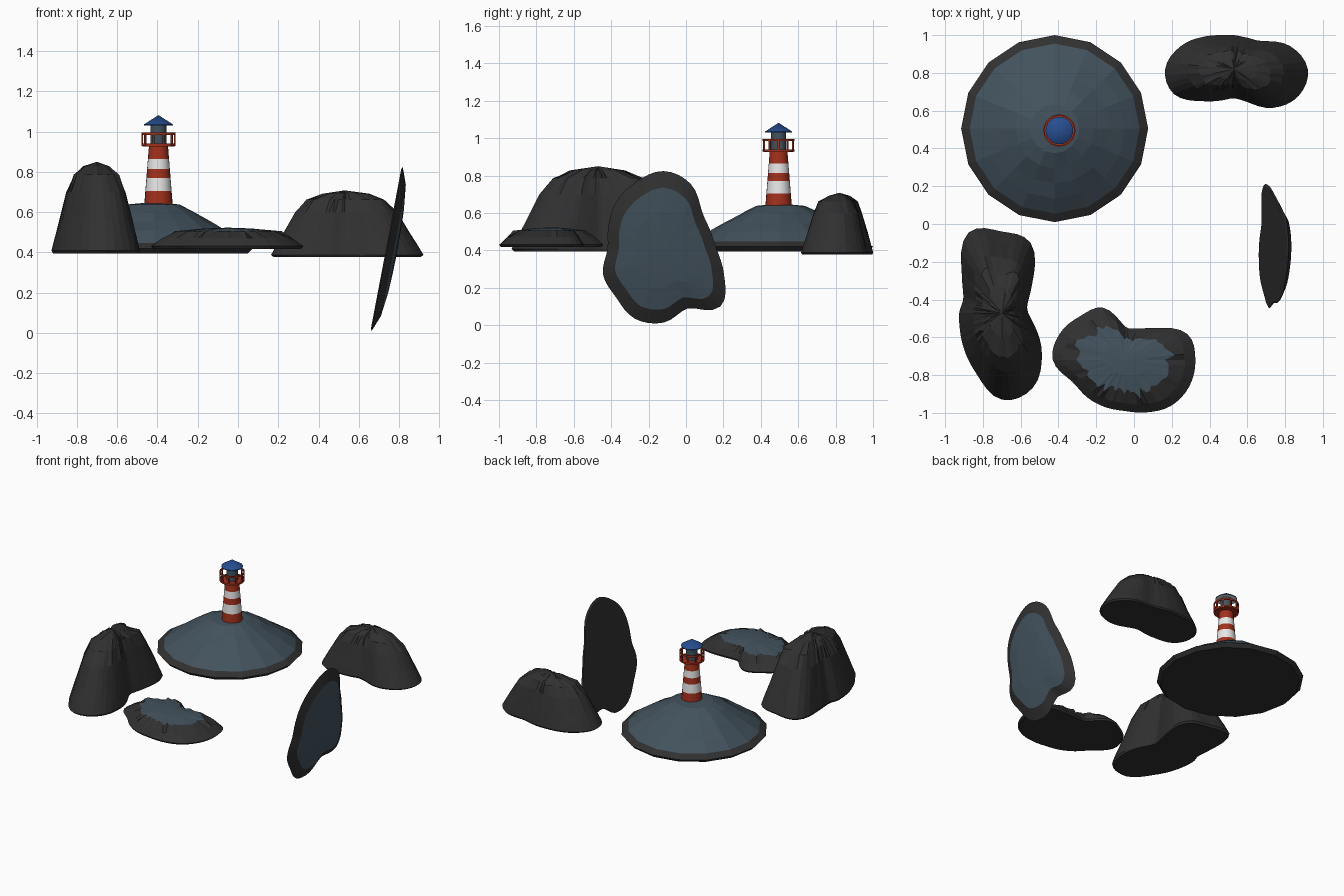
import bpy, bmesh, math, random
from mathutils import Matrix, Vector

random.seed(4)
old = bpy.data.objects.get("Cube")
if old:
    bpy.data.objects.remove(old, do_unlink=True)


def material(name, r, g, b):
    m = bpy.data.materials.new(name)
    m.use_nodes = True
    m.diffuse_color = (r, g, b, 1)
    m.node_tree.nodes["Principled BSDF"].inputs["Base Color"].default_value = (r, g, b, 1)
    return m


ROCK = material("dark_rock", .03, .03, .03)
SLATE = material("slate_blue", .056, .085, .11)
RED = material("red_paint", .36, .03, .012)
WHITE = material("white_paint", .8, .8, .8)
BLUE = material("blue_roof", .02, .075, .28)


def finish(bm, name, mats, smooth=False):
    bmesh.ops.recalc_face_normals(bm, faces=bm.faces)
    mesh = bpy.data.meshes.new(name)
    bm.to_mesh(mesh)
    bm.free()
    for m in mats:
        mesh.materials.append(m)
    ob = bpy.data.objects.new(name, mesh)
    bpy.context.collection.objects.link(ob)
    if smooth:
        bpy.ops.object.select_all(action='DESELECT')
        ob.select_set(True)
        bpy.context.view_layer.objects.active = ob
        bpy.ops.object.shade_smooth_by_angle(angle=math.radians(35))
    return ob


def loft(name, rings, bands, mats, tip=None, smooth=False, matrix=Matrix()):
    """Skin rings of points; bands gives the material slot of each strip, then of the top."""
    bm = bmesh.new()
    loops = [[bm.verts.new(matrix @ Vector(p)) for p in ring] for ring in rings]
    n = len(loops[0])
    bm.faces.new(loops[0][::-1])
    for a, b, slot in zip(loops, loops[1:], bands):
        for i in range(n):
            j = (i + 1) % n
            bm.faces.new((a[i], a[j], b[j], b[i])).material_index = slot
    if tip is None:
        bm.faces.new(loops[-1]).material_index = bands[-1]
    else:
        top = bm.verts.new(matrix @ Vector(tip))
        for i in range(n):
            bm.faces.new((loops[-1][i], loops[-1][(i + 1) % n], top)).material_index = bands[-1]
    return finish(bm, name, mats, smooth)


def circle(r, z, n):
    return [(r * math.cos(math.tau * i / n), r * math.sin(math.tau * i / n), z) for i in range(n)]


def blob(radii, steps=4):
    """Smooth closed outline through radii spaced evenly by angle."""
    n, out = len(radii), []
    for i in range(n):
        a, b, c, d = (radii[(i + k) % n] / 100 for k in (-1, 0, 1, 2))
        for s in range(steps):
            t = s / steps
            r = b + .5 * t * (c - a + t * (2 * a - 5 * b + 4 * c - d + t * (3 * (b - c) + d - a)))
            ang = math.tau * (i + t) / n
            out.append(Vector((r * math.cos(ang), r * math.sin(ang), 0)))
    return out


def rock(name, radii, profile, bands, matrix, height):
    """Outline stacked by (scale, relative height, ragged amount)."""
    line = blob(radii)
    rings = []
    for scale, h, ragged in profile:
        ring = []
        for p in line:
            q = p * (scale + random.uniform(-ragged, ragged))
            ring.append((q.x, q.y, h * height))
        rings.append(ring)
    return loft(name, rings, bands, [ROCK, SLATE], tip=(0, 0, height), matrix=matrix)


# Tall kidney-shaped rocks
tall = [(.97, 0, 0), (1, .03, 0), (.93, .17, 0), (.83, .36, .01), (.67, .67, .01),
        (.5, .86, .05), (.28, .95, .05)]
rock("left_tall_rock",
     [14, 15, 23, 40, 43, 46, 30, 22, 22.5, 24, 28, 35, 46, 43, 30, 19],
     tall, [0] * 7, Matrix.Translation((-.70, -.47, .395)), .455)
rock("back_tall_rock",
     [39, 32, 21, 18, 18, 19.5, 24, 31, 36.5, 34.5, 24, 18, 15.5, 19, 29, 37],
     tall, [0] * 7, Matrix.Translation((.53, .82, .378)), .33)

# Low rock with a ragged slate top
rock("front_low_rock",
     [37.5, 36, 24, 18, 18, 30, 33, 37, 38, 30, 28, 27, 27, 30, 34.5, 37],
     [(.97, 0, 0), (1, .12, 0), (.85, .5, .01), (.64, .83, .11), (.3, .96, .02)],
     [0, 0, 0, 1, 1], Matrix.Translation((-.05, -.72, .418)), .105)

# Flat slab leaning on its edge, slate side outward
lean = Matrix(((0, .19, 1, .733), (1, 0, 0, -.12), (0, 1, -.19, .405), (0, 0, 0, 1)))
rock("upright_slab",
     [28.5, 27, 29, 38, 42, 39, 36, 32, 30, 35, 36, 40, 39, 34, 43, 35],
     [(.97, 0, 0), (1, .1, 0), (.8, .65, .004), (.5, .9, .01), (.25, .97, .01)],
     [0, 0, 1, 1, 1], lean, .056)

# Round island under the tower
island = [(.47, .395), (.495, .42), (.45, .447), (.37, .5), (.29, .55), (.21, .597), (.13, .638)]
rings = [circle(r, z, 16) for r, z in island]
for ring in rings[3:6]:
    ring[:] = [(x, y, z + random.uniform(-.008, .01)) for x, y, z in ring]
loft("island", rings, [0, 0, 1, 1, 1, 1, 1], [ROCK, SLATE], tip=(0, 0, .65),
     matrix=Matrix.Translation((-.42, .505, 0)))

# Striped tower
site = Matrix.Translation((-.395, .495, 0))
stripes = [.62, .705, .77, .815, .865, .925]
tower = [circle(.07 - .08 * (z - .645), z, 24) for z in stripes]
loft("tower", tower, [0, 1, 0, 1, 0, 0], [RED, WHITE], smooth=True, matrix=site)

# Gallery floor, lantern room and roof
loft("gallery_floor", [circle(.08, .925, 24), circle(.08, .936, 24)], [0, 0], [RED],
     smooth=True, matrix=site)
loft("lantern_room", [circle(.04, .93, 16), circle(.04, 1.035, 16)], [0, 0], [SLATE],
     smooth=True, matrix=site)
roof = loft("roof", [circle(.072, 1.03, 24), circle(.073, 1.035, 24)], [0, 0], [BLUE, WHITE],
            tip=(0, 0, 1.082), smooth=True, matrix=site)
for face in roof.data.polygons:
    if face.normal.z < -.9:
        face.material_index = 1


def rail(name, z, h):
    """Thin hoop with a square section."""
    bm = bmesh.new()
    section = [(.078, z), (.085, z), (.085, z + h), (.078, z + h)]
    loops = [[bm.verts.new(site @ Vector(p)) for p in circle(r, zz, 24)] for r, zz in section]
    for k in range(4):
        a, b = loops[k], loops[(k + 1) % 4]
        for i in range(24):
            j = (i + 1) % 24
            bm.faces.new((a[i], a[j], b[j], b[i]))
    finish(bm, name, [RED], True)


rail("lower_rail", .928, .012)
rail("upper_rail", .984, .012)

# Railing posts
for i in range(10):
    a = math.tau * i / 10
    spot = site @ Matrix.Translation((.081 * math.cos(a), .081 * math.sin(a), .962))
    bm = bmesh.new()
    bmesh.ops.create_cube(bm, size=1, matrix=spot @ Matrix.Rotation(a, 4, 'Z')
                          @ Matrix.Diagonal((.008, .009, .055, 1)))
    finish(bm, f"railing_post_{i + 1}", [RED])
